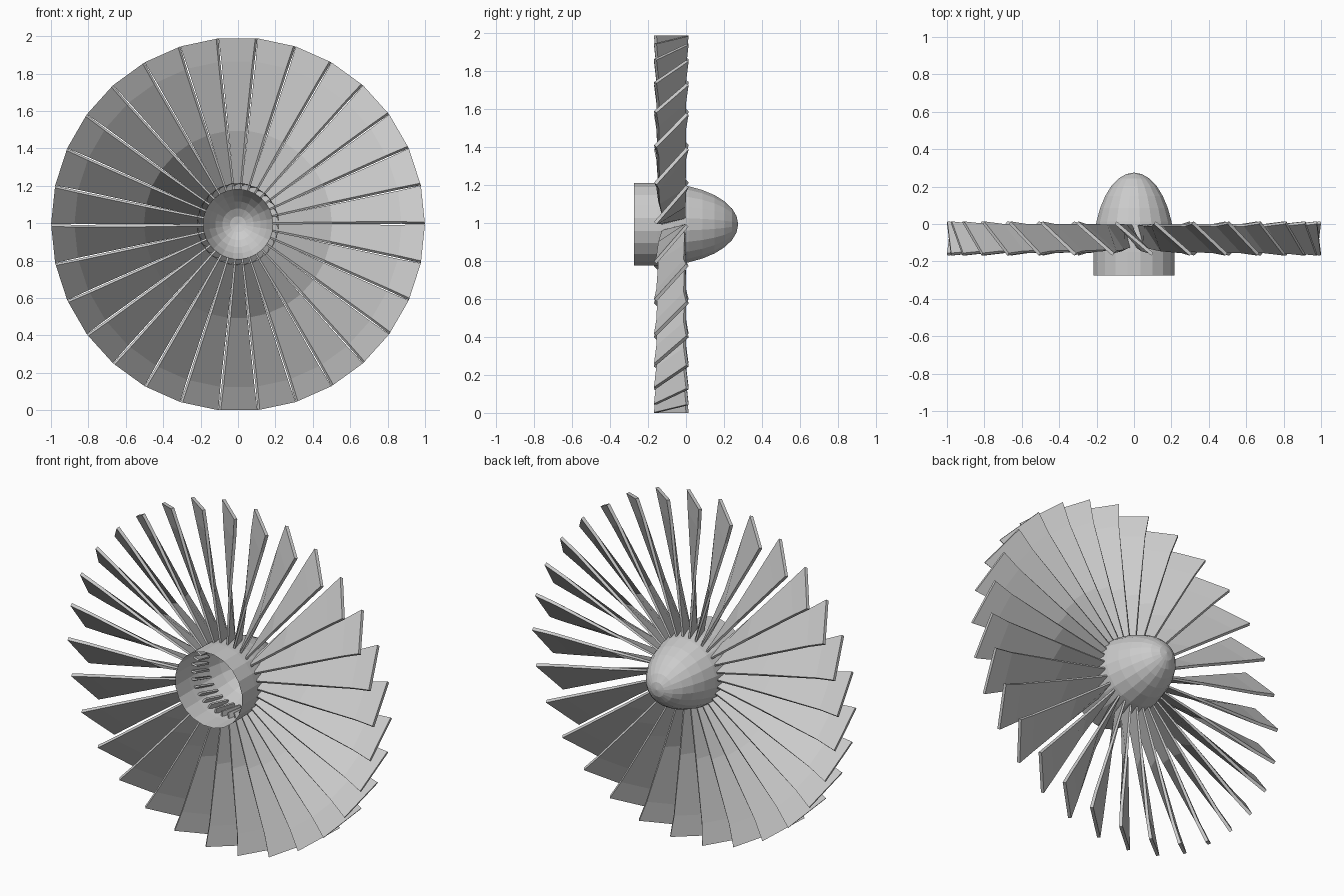
import bpy, bmesh, math
from mathutils import Matrix, Vector

if "Cube" in bpy.data.objects:
    bpy.data.objects.remove(bpy.data.objects["Cube"])

CENTRE_Z = 0.994
BLADES = 30
SIDES = 20


def mesh_from(bm, name):
    bmesh.ops.recalc_face_normals(bm, faces=bm.faces)
    me = bpy.data.meshes.new(name)
    bm.to_mesh(me)
    bm.free()
    return me


def place(name, me, angle=0.0):
    ob = bpy.data.objects.new(name, me)
    bpy.context.collection.objects.link(ob)
    ob.matrix_world = Matrix.Translation((0, 0, CENTRE_Z)) @ Matrix.Rotation(angle, 4, 'Y')
    return ob


# Hub: open sleeve at the front running into an elliptical nose at the back
profile = [(0.22, -0.275)]
for i in range(8):
    a = math.radians(90 * i / 8)
    profile.append((0.22 * math.cos(a), -0.15 + 0.425 * math.sin(a)))
bm = bmesh.new()
rings = []
for r, y in profile:
    ring = []
    for k in range(SIDES):
        a = 2 * math.pi * (k + 0.5) / SIDES
        ring.append(bm.verts.new((r * math.cos(a), y, r * math.sin(a))))
    rings.append(ring)
for a, b in zip(rings, rings[1:]):
    for k in range(SIDES):
        n = (k + 1) % SIDES
        bm.faces.new((a[k], a[n], b[n], b[k]))
apex = bm.verts.new((0, 0.275, 0))
for k in range(SIDES):
    bm.faces.new((rings[-1][k], rings[-1][(k + 1) % SIDES], apex))
place("hub", mesh_from(bm, "hub"))

# Blade sections: radius, half width, front y, back y, thickness
sections = [
    (0.185, 0.016, -0.125, -0.005, 0.010),
    (0.50, 0.045, -0.142, -0.006, 0.014),
    (0.87, 0.083, -0.150, -0.006, 0.017),
    (0.994, 0.098, -0.162, 0.007, 0.018),
]
bm = bmesh.new()
loops = []
for r, w, y0, y1, t in sections:
    front, back = Vector((w, y0, r)), Vector((-w, y1, r))
    chord = (back - front).normalized()
    off = Vector((-chord.y, chord.x, 0)) * t / 2
    loops.append([bm.verts.new(p) for p in (front + off, back + off, back - off, front - off)])
for a, b in zip(loops, loops[1:]):
    for k in range(4):
        n = (k + 1) % 4
        bm.faces.new((a[k], a[n], b[n], b[k]))
bm.faces.new(loops[0])
bm.faces.new(loops[-1])
blade = mesh_from(bm, "blade")

# Ring of identical blades
for i in range(BLADES):
    place(f"blade_{i + 1:02d}", blade, 2 * math.pi * i / BLADES)
